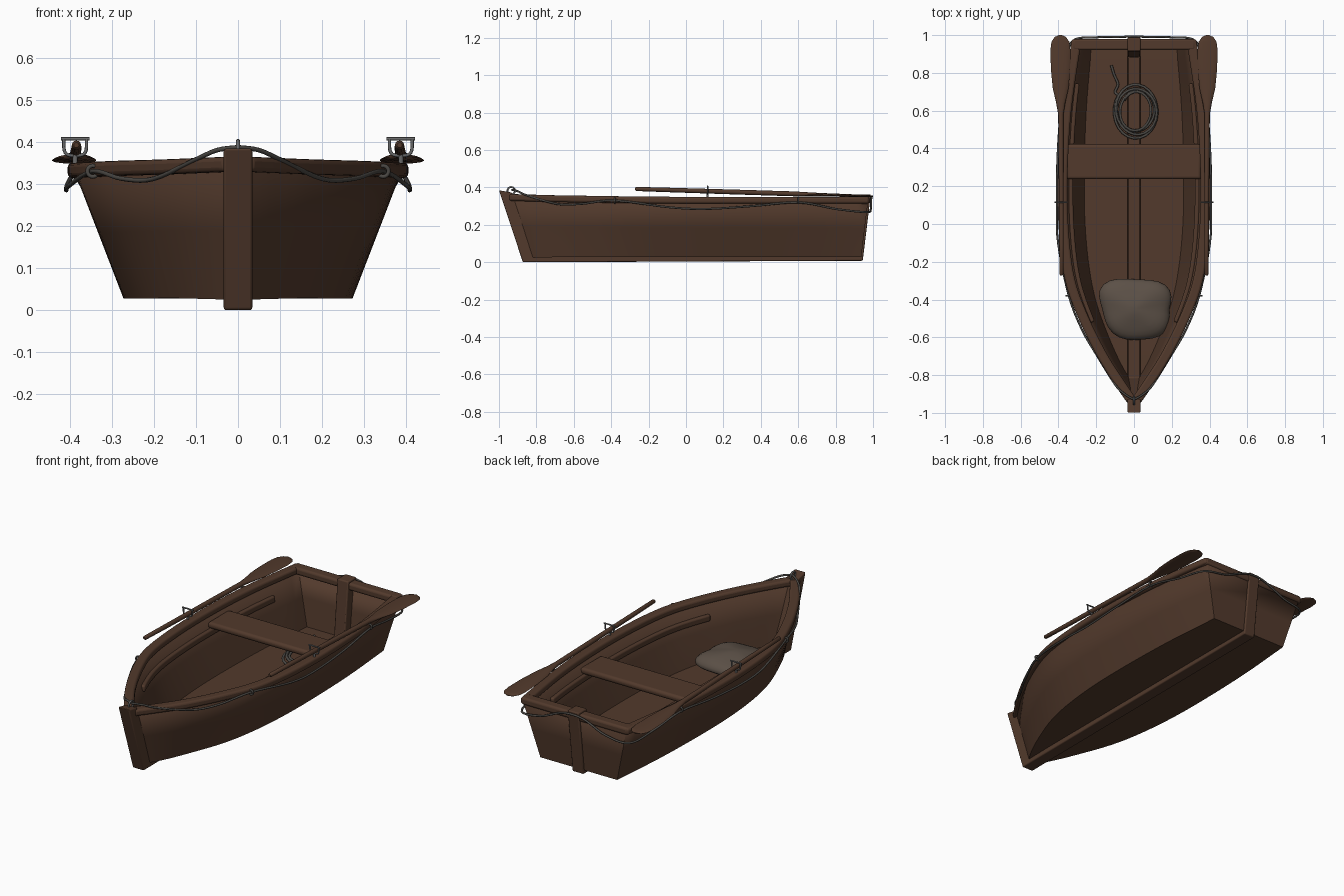
import bpy, bmesh, math, random
from mathutils import Vector

random.seed(4)
if "Cube" in bpy.data.objects:
    bpy.data.objects.remove(bpy.data.objects["Cube"])


def material(name, rgb):
    m = bpy.data.materials.new(name)
    m.use_nodes = True
    m.diffuse_color = (*rgb, 1)
    bsdf = m.node_tree.nodes["Principled BSDF"]
    bsdf.inputs["Base Color"].default_value = (*rgb, 1)
    bsdf.inputs["Roughness"].default_value = 0.7
    return m


wood = material("brown wood", (0.085, 0.042, 0.025))
rope_mat = material("dark rope", (0.07, 0.065, 0.058))
metal = material("grey metal", (0.14, 0.14, 0.14))
cloth = material("grey brown cloth", (0.105, 0.08, 0.062))


def smooth_path(points, steps=5):
    """Catmull-Rom resampling of a few control points."""
    p = [Vector(q) for q in points]
    p = [2 * p[0] - p[1]] + p + [2 * p[-1] - p[-2]]
    out = []
    for a, b, c, d in zip(p, p[1:], p[2:], p[3:]):
        for i in range(steps):
            t = i / steps
            out.append(b + (c - a) * t / 2 + (2 * a - 5 * b + 4 * c - d) * t * t / 2
                       + (3 * b - a - 3 * c + d) * t ** 3 / 2)
    return out + [p[-2]]


def finish(name, bm, mat, bevel=0, angle=35):
    bmesh.ops.recalc_face_normals(bm, faces=bm.faces)
    mesh = bpy.data.meshes.new(name)
    bm.to_mesh(mesh)
    bm.free()
    ob = bpy.data.objects.new(name, mesh)
    bpy.context.collection.objects.link(ob)
    mesh.materials.append(mat)
    bpy.ops.object.select_all(action='DESELECT')
    ob.select_set(True)
    bpy.context.view_layer.objects.active = ob
    bpy.ops.object.shade_smooth_by_angle(angle=math.radians(angle))
    if bevel:
        mod = ob.modifiers.new("Rounded edges", 'BEVEL')
        mod.width, mod.segments = bevel, 3
        mod.limit_method = 'ANGLE'
        mod.angle_limit = math.radians(40)
    return ob


def loft(name, rings, mat, bevel=0, angle=35):
    """Skin closed rings of equal length and cap both ends."""
    bm = bmesh.new()
    vs = [[bm.verts.new(p) for p in ring] for ring in rings]
    for a, b in zip(vs, vs[1:]):
        for i in range(len(a)):
            j = (i + 1) % len(a)
            bm.faces.new((a[i], a[j], b[j], b[i]))
    bm.faces.new(vs[0])
    bm.faces.new(vs[-1])
    return finish(name, bm, mat, bevel, angle)


def rail(name, path, width, height, bevel):
    """Upright rectangular strip swept along a path."""
    rings = []
    for i, p in enumerate(path):
        t = path[min(i + 1, len(path) - 1)] - path[max(i - 1, 0)]
        n = Vector((t.y, -t.x, 0)).normalized() * width / 2
        h = Vector((0, 0, height / 2))
        rings.append([p + n + h, p - n + h, p - n - h, p + n - h])
    return loft(name, rings, wood, bevel)


def tube(name, path, radius, mat, cyclic=False):
    data = bpy.data.curves.new(name, 'CURVE')
    data.dimensions = '3D'
    data.bevel_depth, data.bevel_resolution, data.use_fill_caps = radius, 2, True
    s = data.splines.new('POLY')
    s.points.add(len(path) - 1)
    for pt, p in zip(s.points, path):
        pt.co = (*p, 1)
    s.use_cyclic_u = cyclic
    s.use_smooth = True
    data.materials.append(mat)
    ob = bpy.data.objects.new(name, data)
    bpy.context.collection.objects.link(ob)
    return ob


def ring(name, centre, radius, mat, axis):
    c, path = Vector(centre), []
    for i in range(16):
        u, v = radius * math.cos(i * math.pi / 8), radius * math.sin(i * math.pi / 8)
        path.append(c + (Vector((u, 0, v)) if axis == 'y' else Vector((0, u, v))))
    return tube(name, path, 0.005, mat, True)


def flip(points, side):
    return [Vector((p[0] * side, p[1], p[2])) for p in points]


# Hull: top edge and chine, joined by straight flared sides
top = smooth_path([(.012, -.955, .355), (.085, -.85, .352), (.18, -.7, .348), (.28, -.5, .345),
                   (.352, -.3, .342), (.385, -.05, .34), (.392, .25, .34), (.372, .6, .34),
                   (.318, .975, .34)])
chine = smooth_path([(.01, -.855, .025), (.07, -.76, .026), (.135, -.62, .028), (.205, -.43, .028),
                     (.245, -.24, .028), (.268, 0, .028), (.272, .27, .028), (.262, .6, .028),
                     (.235, .937, .028)])
bm = bmesh.new()
rows = []
for a, b in zip(top, chine):
    section = [a, a.lerp(b, .5), b]
    section += [p * 1 for p in flip(section[::-1], -1)]
    rows.append([bm.verts.new(p) for p in section])
for a, b in zip(rows, rows[1:]):
    for i in range(5):
        bm.faces.new((a[i], a[i + 1], b[i + 1], b[i]))
bm.faces.new(rows[-1])
bm.faces.new(rows[0])
hull = finish("hull", bm, wood, angle=30)
solid = hull.modifiers.new("Planking", 'SOLIDIFY')
solid.thickness, solid.offset = 0.016, -1

# Gunwales, inner stringers and transom rail
for side, label in ((1, "left"), (-1, "right")):
    rim = [p + Vector((-.014, 0, -.008)) for p in top[1:]]
    rail(label + "_gunwale", flip(rim, side), .052, .036, .011)
    inner = [a.lerp(b, .3) - Vector((.022, 0, 0)) for a, b in zip(top, chine)]
    inner = [p for p in inner if -.56 < p.y < .76]
    rail(label + "_stringer", flip(inner, side), .024, .035, .008)
rail("transom_rail", [Vector((-.325, .95, .332)), Vector((.325, .95, .332))], .06, .04, .012)

# Stem, keel and stern post as one U-shaped timber
outline = [(-1, .385), (-.872, 0), (.945, .008), (.988, .362),
           (.915, .362), (.885, .058), (-.815, .058), (-.93, .372)]
loft("keel_and_posts", [[(x, y, z) for y, z in outline] for x in (-.034, .034)], wood, .006)

# Bench
rail("bench", [Vector((-.355, .33, .278)), Vector((.355, .33, .278))], .185, .034, .014)

# Rope strung around the outside
side_rope = [(.05, -.9, .38), (.1, -.85, .358), (.2, -.69, .312), (.275, -.56, .312),
             (.345, -.38, .33), (.402, -.1, .295), (.408, .1, .285), (.405, .35, .3),
             (.388, .6, .32), (.362, .8, .285), (.33, .965, .268), (.2, .988, .285),
             (.08, .99, .335)]
loop = [(0, -.93, .387)] + side_rope + [(0, .993, .348)]
loop += flip(side_rope[::-1], -1) + [(0, -.93, .387)]
tube("side_rope", smooth_path(loop), .0055, rope_mat)
ring("bow_ring", (0, -.935, .382), .02, metal, 'x')

# Oars, rowlocks and rope rings on both sides
for side, label in ((1, "left"), (-1, "right")):
    stations = [(-.272, .006, .006), (-.265, .011, .011), (-.1, .012, .012), (.3, .013, .013),
                (.58, .014, .013), (.64, .024, .011), (.72, .042, .009), (.82, .051, .008),
                (.92, .053, .007), (.965, .047, .006), (.99, .03, .005), (1, .008, .003)]
    rings = []
    for y, rx, rz in stations:
        x = .384 + .006 * max(0, y)
        z = .392 - .031 * (y + .27)
        rings.append([(side * (x + rx * math.cos(k * math.pi / 6)), y,
                       z + rz * math.sin(k * math.pi / 6)) for k in range(12)])
    loft(label + "_oar", rings, wood, angle=50)

    x, y = .387, .115
    yoke = [(x - .027, y, .407), (x - .026, y, .38), (x - .015, y, .368),
            (x + .015, y, .368), (x + .026, y, .38), (x + .027, y, .407)]
    tube(label + "_rowlock_yoke", flip(smooth_path(yoke, 3), side), .004, metal)
    tube(label + "_rowlock_bar", flip([(x - .034, y, .407), (x + .034, y, .407)], side), .004, metal)
    tube(label + "_rowlock_pin", flip([(x, y, .32), (x, y, .368)], side), .006, metal)
    for n, (rx, ry) in enumerate(((.345, -.38), (.386, .6))):
        ring(f"{label}_rope_ring_{n + 1}", (rx * side, ry, .33), .013, rope_mat, 'y')

# Coiled rope on the floor with a loose end
coil = []
for i in range(97):
    a = i / 24 * 2 * math.pi + math.pi * .8
    r = 1 - .09 * (i / 24) + .04 * math.sin(a * 1.7)
    coil.append((.012 + .122 * r * math.cos(a), .6 + .145 * r * math.sin(a), .066 + .01 * (i // 24 % 2)))
tail = smooth_path([(-.12, .84, .052), (-.105, .79, .052), (-.085, .74, .052), (-.1, .7, .055), coil[0]])
tube("coiled_rope", [*tail[:-1], *coil], .007, rope_mat)

# Slumped cloth bundle in the bow
bm = bmesh.new()
bmesh.ops.create_uvsphere(bm, u_segments=32, v_segments=16, radius=1)
for v in bm.verts:
    x, y, z = v.co
    a = math.atan2(y, x)
    square = 1 + .13 * math.sin(2 * a) ** 2 + .03 * math.sin(3 * a + 1)
    taper = 1 + .2 * y
    lump = 1 + .07 * math.sin(4 * x + 2) * math.cos(5 * y)
    v.co = (.005 + .178 * x * square * taper - .03 * min(y, 0) * (1 + x),
            -.45 + .16 * y * square, .085 + (.065 if z > 0 else .04) * z * lump)
finish("cloth_bundle", bm, cloth, angle=60)
